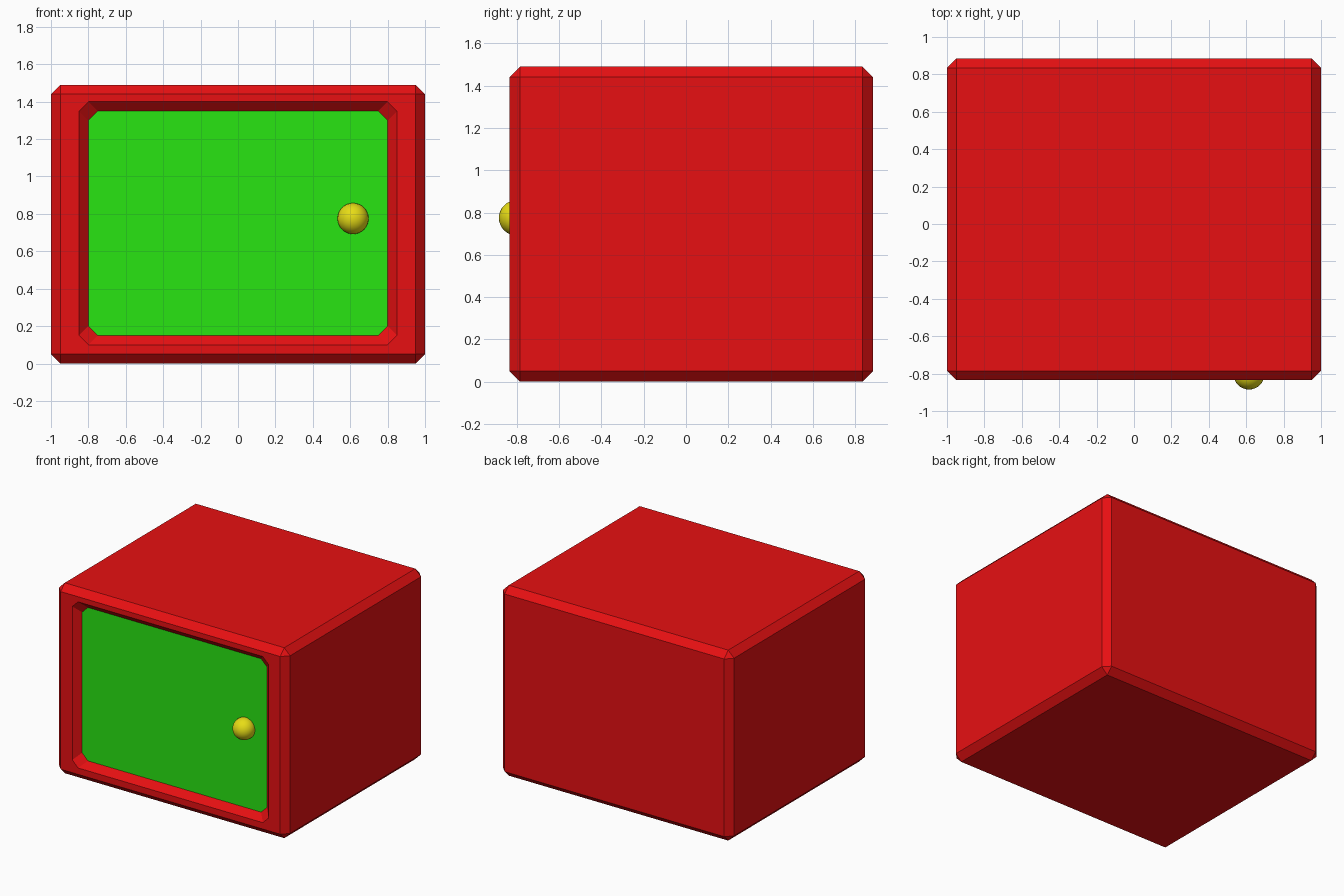
import bpy
import bmesh
from mathutils import Matrix, Vector

if "Cube" in bpy.data.objects:
    bpy.data.objects.remove(bpy.data.objects["Cube"], do_unlink=True)

FRONT, BACK, HEIGHT, CHAMFER = -0.835, 0.885, 1.49, 0.05
MID_Z = 0.75


def material(name, rgb):
    mat = bpy.data.materials.new(name)
    mat.use_nodes = True
    colour = (*rgb, 1)
    mat.diffuse_color = colour
    mat.node_tree.nodes["Principled BSDF"].inputs["Base Color"].default_value = colour
    return mat


def finish(bm, name, mat):
    bmesh.ops.recalc_face_normals(bm, faces=bm.faces)
    mesh = bpy.data.meshes.new(name)
    bm.to_mesh(mesh)
    bm.free()
    mesh.materials.append(mat)
    obj = bpy.data.objects.new(name, mesh)
    bpy.context.collection.objects.link(obj)
    return obj


def octagon(bm, half_x, half_z, y):
    """Rectangle with cut corners, as vertex pairs per corner."""
    ring = []
    for sx, sz in ((-1, -1), (1, -1), (1, 1), (-1, 1)):
        pair = [(sx * half_x, sz * (half_z - CHAMFER)),
                (sx * (half_x - CHAMFER), sz * half_z)]
        if sx * sz < 0:
            pair.reverse()
        ring += [bm.verts.new((x, y, MID_Z + z)) for x, z in pair]
    return ring


def bridge(bm, a, b):
    n = len(a)
    for i in range(n):
        j = (i + 1) % n
        bm.faces.new((a[i], a[j], b[j], b[i]))


red = material("red", (0.8, 0.005, 0.006))
green = material("green", (0.022, 0.78, 0.006))
yellow = material("yellow", (0.8, 0.72, 0.008))

# Cabinet: chamfered box with a framed opening in the front
bm = bmesh.new()
size = Vector((2, BACK - FRONT, HEIGHT))
centre = Vector((0, (BACK + FRONT) / 2, HEIGHT / 2))
bmesh.ops.create_cube(bm, size=1, matrix=Matrix.Translation(centre) @ Matrix.Diagonal((*size, 1)))
bmesh.ops.bevel(bm, geom=bm.edges[:], offset=CHAMFER, segments=1, affect='EDGES')
bm.normal_update()
front = min(bm.faces, key=lambda f: f.normal.y)
corners = []
for sx, sz in ((-1, -1), (1, -1), (1, 1), (-1, 1)):
    corners.append(max(front.verts, key=lambda v: sx * v.co.x + sz * v.co.z))
bmesh.ops.delete(bm, geom=[front], context='FACES_ONLY')

rim = octagon(bm, 0.85, 0.65, FRONT)
for i, corner in enumerate(corners):
    a, b = rim[2 * i], rim[2 * i + 1]
    nxt = (i + 1) % 4
    bm.faces.new((corner, b, a))
    bm.faces.new((corner, corners[nxt], rim[2 * nxt], b))

# Sloped lip and the floor of the recess
lip = octagon(bm, 0.80, 0.60, FRONT + CHAMFER)
bridge(bm, rim, lip)
pocket = octagon(bm, 0.80, 0.60, FRONT + CHAMFER + 0.02)
bridge(bm, lip, pocket)
bm.faces.new(pocket)
finish(bm, "cabinet", red)

# Door panel set at the bottom of the lip
bm = bmesh.new()
face = octagon(bm, 0.80, 0.60, FRONT + CHAMFER)
rear = octagon(bm, 0.80, 0.60, FRONT + CHAMFER + 0.015)
bm.faces.new(face)
bm.faces.new(rear)
bridge(bm, face, rear)
finish(bm, "door_panel", green)

# Round door knob
bm = bmesh.new()
bmesh.ops.create_uvsphere(bm, u_segments=32, v_segments=16, radius=0.083,
                          matrix=Matrix.Translation((0.615, -0.802, 0.775)))
for f in bm.faces:
    f.smooth = True
finish(bm, "door_knob", yellow)
